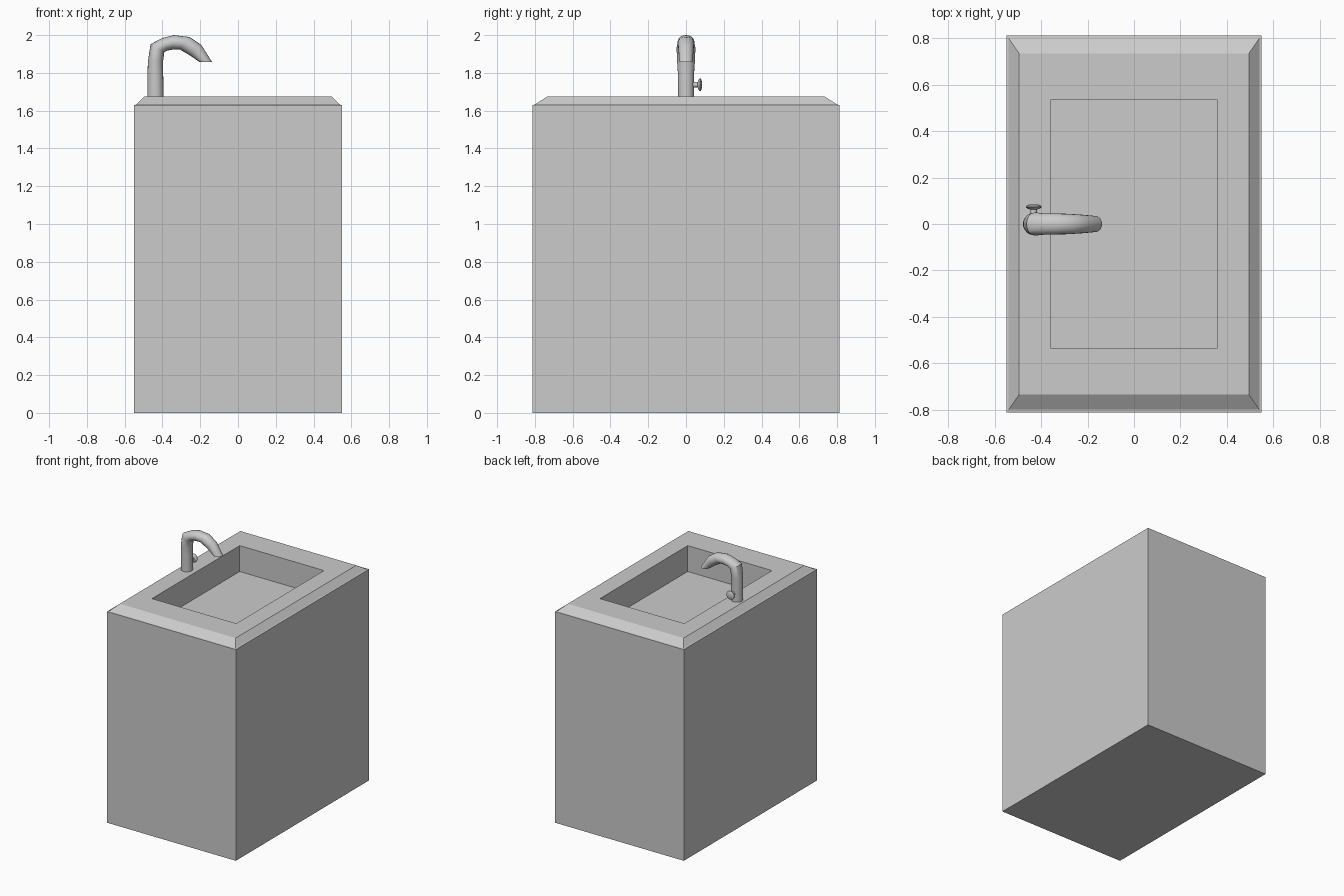
import bpy, bmesh, math

if "Cube" in bpy.data.objects:
    bpy.data.objects.remove(bpy.data.objects["Cube"])


def loft(name, rings, smooth=None):
    """Skin a list of equal-length point rings and cap both ends."""
    bm = bmesh.new()
    loops = [[bm.verts.new(p) for p in ring] for ring in rings]
    n = len(loops[0])
    for a, b in zip(loops, loops[1:]):
        for i in range(n):
            j = (i + 1) % n
            bm.faces.new((a[i], a[j], b[j], b[i]))
    bm.faces.new(loops[0][::-1])
    bm.faces.new(loops[-1])
    bmesh.ops.recalc_face_normals(bm, faces=bm.faces)
    mesh = bpy.data.meshes.new(name)
    bm.to_mesh(mesh)
    bm.free()
    obj = bpy.data.objects.new(name, mesh)
    bpy.context.collection.objects.link(obj)
    if smooth:
        bpy.ops.object.select_all(action='DESELECT')
        obj.select_set(True)
        bpy.context.view_layer.objects.active = obj
        bpy.ops.object.shade_smooth_by_angle(angle=math.radians(smooth))
    return obj


def rect(x, y, z):
    return [(-x, -y, z), (x, -y, z), (x, y, z), (-x, y, z)]


def spout_ring(outer, inner, width, n=20):
    """Ellipse spanning two side-view points, with a half width along y."""
    (ox, oz), (ix, iz) = outer, inner
    ring = []
    for k in range(n):
        c, s = math.cos(math.tau * k / n), math.sin(math.tau * k / n)
        ring.append(((ox + ix) / 2 + (ox - ix) / 2 * c, width * s,
                     (oz + iz) / 2 + (oz - iz) / 2 * c))
    return ring


# Cabinet, bevelled counter and sunken basin as one stepped shell
loft("sink_cabinet", [
    rect(0.55, 0.812, 0), rect(0.55, 0.812, 1.63),
    rect(0.54, 0.80, 1.632), rect(0.495, 0.735, 1.675),
    rect(0.36, 0.535, 1.675), rect(0.36, 0.535, 1.475)])

# Curved tap: outer side point, inner side point, half width
profile = [
    ((-0.479, 1.66), (-0.394, 1.66), 0.042),
    ((-0.479, 1.80), (-0.396, 1.80), 0.043),
    ((-0.477, 1.86), (-0.397, 1.86), 0.047),
    ((-0.463, 1.952), (-0.390, 1.910), 0.050),
    ((-0.402, 1.984), (-0.372, 1.919), 0.046),
    ((-0.340, 2.000), (-0.345, 1.923), 0.045),
    ((-0.257, 1.990), (-0.310, 1.925), 0.044),
    ((-0.193, 1.947), (-0.255, 1.893), 0.040),
    ((-0.137, 1.857), (-0.203, 1.857), 0.035)]
loft("tap_spout", [spout_ring(*p) for p in profile], smooth=40)

# Turn knob on the side of the tap: radius, y position
knob = [(0.015, 0.03), (0.014, 0.062), (0.026, 0.066), (0.034, 0.073),
        (0.033, 0.078), (0.022, 0.083), (0.008, 0.085)]
loft("tap_knob", [[(-0.432 + r * math.cos(math.tau * k / 16), y,
                    1.737 + r * math.sin(math.tau * k / 16))
                   for k in range(16)] for r, y in knob], smooth=40)
